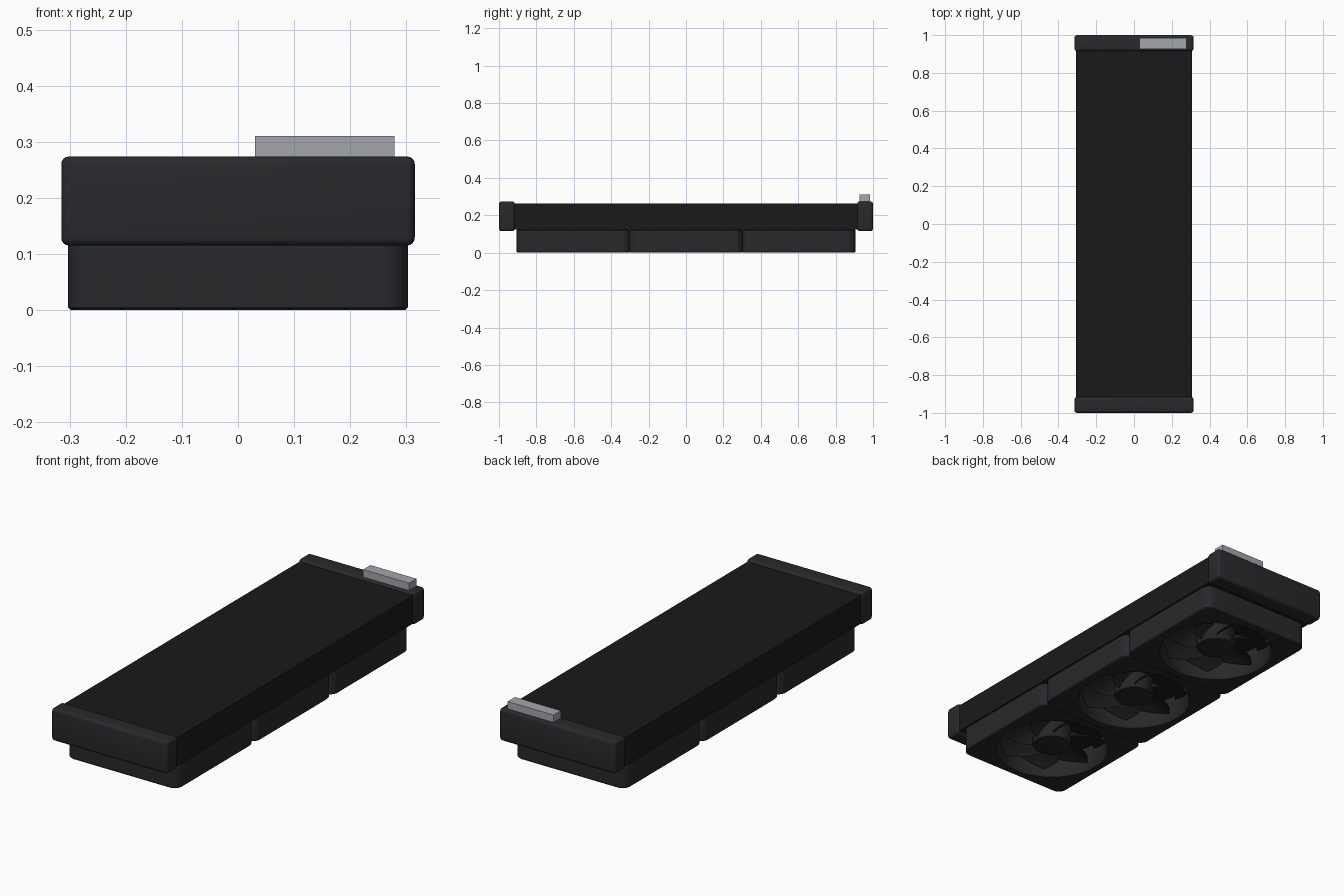
import bpy, bmesh, math
from math import sin, cos, pi, radians
from mathutils import Vector

if "Cube" in bpy.data.objects:
    bpy.data.objects.remove(bpy.data.objects["Cube"])


def material(name, rgb):
    m = bpy.data.materials.new(name)
    m.diffuse_color = (*rgb, 1)
    m.use_nodes = True
    m.node_tree.nodes["Principled BSDF"].inputs["Base Color"].default_value = m.diffuse_color
    return m


SHELL = material("shell_black", (0.021, 0.022, 0.025))
CORE = material("core_black", (0.010, 0.010, 0.011))
BLADE = material("blade_black", (0.019, 0.019, 0.020))
METAL = material("connector_grey", (0.36, 0.38, 0.41))


def box(name, lo, hi, mat, bevel=0.0, segments=4):
    bm = bmesh.new()
    bmesh.ops.create_cube(bm, size=1)
    for v in bm.verts:
        v.co = Vector([(a + b) / 2 + c * (b - a) for a, b, c in zip(lo, hi, v.co)])
    if bevel:
        bmesh.ops.bevel(bm, geom=bm.edges[:], offset=bevel, segments=segments,
                        profile=0.5, affect='EDGES')
    return finish(name, bm, mat)


def finish(name, bm, mat):
    bmesh.ops.recalc_face_normals(bm, faces=bm.faces[:])
    mesh = bpy.data.meshes.new(name)
    bm.to_mesh(mesh)
    bm.free()
    mesh.materials.append(mat)
    obj = bpy.data.objects.new(name, mesh)
    bpy.context.collection.objects.link(obj)
    bpy.ops.object.select_all(action='DESELECT')
    obj.select_set(True)
    bpy.context.view_layer.objects.active = obj
    bpy.ops.object.shade_smooth_by_angle(angle=radians(35))
    return obj


def rounded_square(half, r):
    """Outline with subdivided sides, so it pairs up with a smooth circle."""
    pts, k = [], half - r
    for q in range(4):
        turn = q * pi / 2
        side = [(half, -k + 2 * k * i / 14) for i in range(14)]
        arc = [(k + r * cos(a), k + r * sin(a)) for a in [i * pi / 16 for i in range(8)]]
        pts += [(x * cos(turn) - y * sin(turn), x * sin(turn) + y * cos(turn))
                for x, y in side + arc]
    return pts


def fan_frame(name):
    half, corner, hole, top, c = 0.303, 0.045, 0.258, 0.125, 0.005
    base = rounded_square(half, corner)
    inset = rounded_square(half - c, corner - c)
    circle = lambda r: [(r * cos(math.atan2(y, x)), r * sin(math.atan2(y, x))) for x, y in base]
    # Section loops run around the outside, then down through the hole
    section = [(inset, 0), (base, c), (base, top - c), (inset, top),
               (circle(hole), top), (circle(hole), 0.012), (circle(hole + 0.008), 0)]
    bm = bmesh.new()
    loops = [[bm.verts.new((x, y, z)) for x, y in pts] for pts, z in section]
    n = len(base)
    for a, b in zip(loops, loops[1:] + loops[:1]):
        for i in range(n):
            j = (i + 1) % n
            bm.faces.new((a[i], a[j], b[j], b[i]))
    return finish(name, bm, SHELL)


def fan_hub(name):
    profile = [(0.083, 0.018), (0.089, 0.020), (0.092, 0.026), (0.092, 0.105)]
    bm = bmesh.new()
    n = 48
    loops = [[bm.verts.new((r * cos(2 * pi * i / n), r * sin(2 * pi * i / n), z))
              for i in range(n)] for r, z in profile]
    for a, b in zip(loops, loops[1:]):
        for i in range(n):
            j = (i + 1) % n
            bm.faces.new((a[i], a[j], b[j], b[i]))
    bm.faces.new(loops[0])
    bm.faces.new(loops[-1])
    return finish(name, bm, BLADE)


def fan_blades(name, count=7):
    bm = bmesh.new()
    nr, na = 8, 6
    thick = 0.006
    for k in range(count):
        sheets = []
        for dz in (0, thick):
            grid = []
            for i in range(nr + 1):
                t = i / nr
                r = 0.086 + 0.164 * t
                start = 2 * pi * k / count + radians(34) * t ** 1.3
                row = []
                for j in range(na + 1):
                    s = j / na
                    a = start + radians(42) * s
                    z = 0.032 + 0.062 * s ** 0.85 + dz
                    row.append(bm.verts.new((r * cos(a), r * sin(a), z)))
                grid.append(row)
            sheets.append(grid)
            for i in range(nr):
                for j in range(na):
                    bm.faces.new((grid[i][j], grid[i + 1][j], grid[i + 1][j + 1], grid[i][j + 1]))
        # Close the rim between lower and upper sheets
        rim = lambda g: (g[0][:-1] + [row[-1] for row in g[:-1]]
                         + g[-1][:0:-1] + [row[0] for row in g[:0:-1]])
        lo, hi = rim(sheets[0]), rim(sheets[1])
        for i in range(len(lo)):
            j = (i + 1) % len(lo)
            bm.faces.new((lo[i], lo[j], hi[j], hi[i]))
    return finish(name, bm, BLADE)


# Radiator core and its two end tanks
box("radiator_core", (-0.308, -0.93, 0.123), (0.308, 0.93, 0.262), CORE)
box("front_tank", (-0.315, -1.0, 0.115), (0.315, -0.915, 0.274), SHELL, 0.014)
box("back_tank", (-0.315, 0.915, 0.115), (0.315, 1.0, 0.274), SHELL, 0.014)

# Hose connector block on the back tank
box("hose_connector", (0.03, 0.927, 0.265), (0.279, 0.984, 0.31), METAL)

# Three fans under the core, sharing the same meshes
parts = [fan_frame("fan_frame"), fan_hub("fan_hub"), fan_blades("fan_blades")]
for p in parts:
    for y in (-0.602, 0.602):
        dup = p.copy()
        dup.location.y = y
        bpy.context.collection.objects.link(dup)
